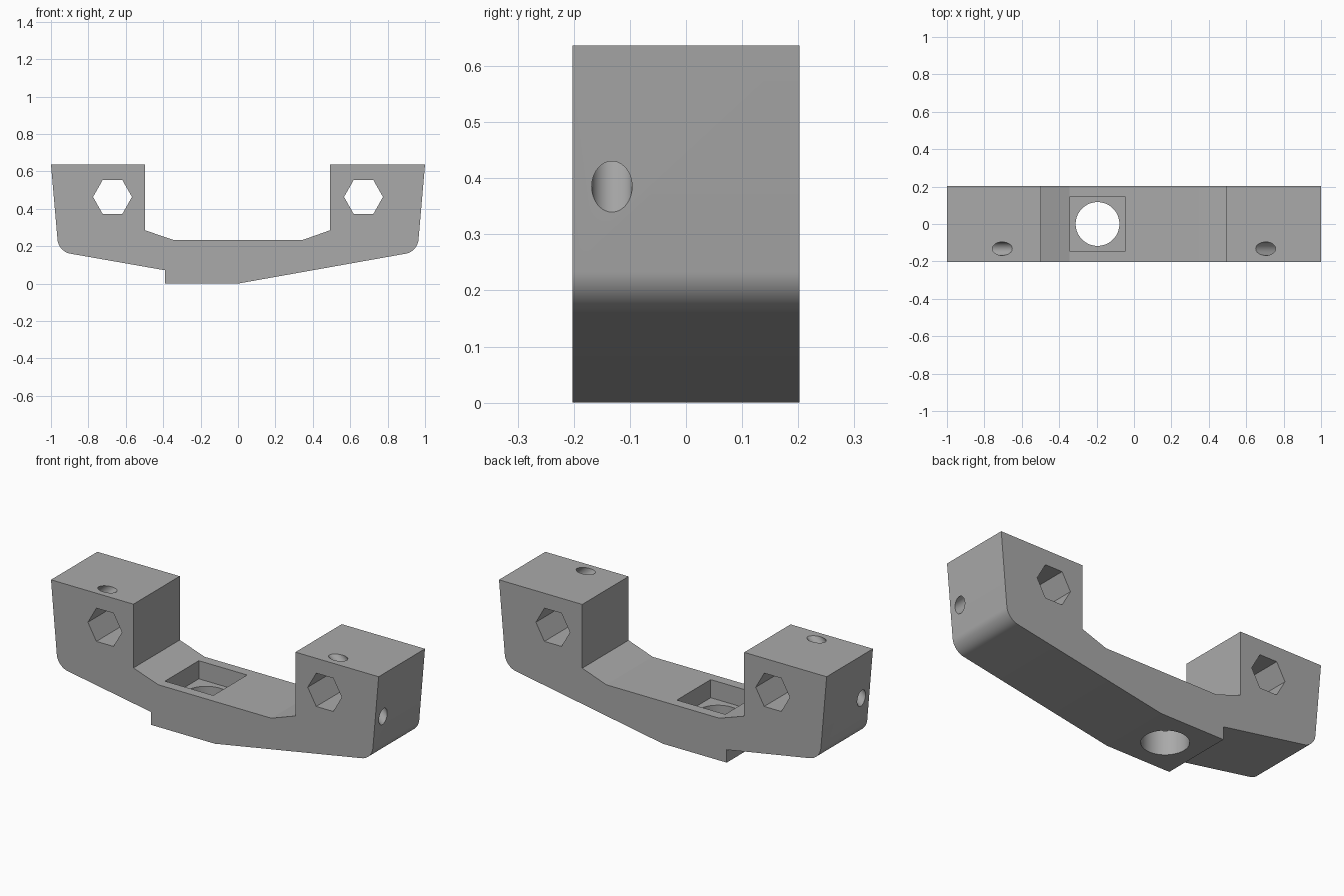
import bpy, bmesh, math
from mathutils import Vector

if "Cube" in bpy.data.objects:
    bpy.data.objects.remove(bpy.data.objects["Cube"], do_unlink=True)

HALF_DEPTH = 0.202

grey = bpy.data.materials.new("plain grey")
grey.use_nodes = True
grey.diffuse_color = (0.4, 0.4, 0.4, 1)
grey.node_tree.nodes["Principled BSDF"].inputs["Base Color"].default_value = (0.4, 0.4, 0.4, 1)


def make_object(name, bm):
    bmesh.ops.recalc_face_normals(bm, faces=bm.faces)
    mesh = bpy.data.meshes.new(name)
    bm.to_mesh(mesh)
    bm.free()
    mesh.materials.append(grey)
    obj = bpy.data.objects.new(name, mesh)
    bpy.context.collection.objects.link(obj)
    return obj


def rod(name, start, end, radius, sides=64):
    """Prism or cylinder running between two points."""
    bpy.ops.mesh.primitive_cylinder_add(vertices=sides, radius=radius, depth=(end - start).length,
                                        location=(start + end) / 2)
    obj = bpy.context.object
    obj.name = name
    obj.rotation_euler = (end - start).to_track_quat('Z', 'Y').to_euler()
    obj.data.materials.append(grey)
    return obj


# Bracket body: front profile extruded through its depth
profile = [(-1, 0.637), (-0.497, 0.637), (-0.497, 0.285), (-0.345, 0.233),
           (0.345, 0.233), (0.492, 0.285), (0.492, 0.637), (1, 0.637),
           (0.9594, 0.171), (0, 0), (-0.39, 0), (-0.39, 0.071), (-0.9594, 0.171)]
bm = bmesh.new()
front = bm.faces.new([bm.verts.new((x, -HALF_DEPTH, z)) for x, z in profile])
back = bmesh.ops.extrude_face_region(bm, geom=[front])["geom"]
bmesh.ops.translate(bm, vec=(0, 2 * HALF_DEPTH, 0),
                    verts=[g for g in back if isinstance(g, bmesh.types.BMVert)])
# Rounded lower outer corners
corners = [e for e in bm.edges
           if all(abs(v.co.x) > 0.9 and v.co.z < 0.3 for v in e.verts)]
bmesh.ops.bevel(bm, geom=corners, offset=0.062, segments=12, profile=0.5, affect='EDGES')
body = make_object("bracket_body", bm)

cutters = []

# Square pocket with a round hole through its floor
bpy.ops.mesh.primitive_cube_add(size=1, location=(-0.195, 0, 0.233))
pocket = bpy.context.object
pocket.name = "pocket_cutter"
pocket.scale = (0.295, 0.295, 0.2)
pocket.data.materials.append(grey)
cutters.append(pocket)
cutters.append(rod("round_hole_cutter", Vector((-0.195, 0, -0.1)), Vector((-0.195, 0, 0.2)), 0.117))

for side, label in ((-1, "right"), (1, "left")):
    # Hexagonal hole through each upright, with points to the sides
    bm = bmesh.new()
    ring = [bm.verts.new((side * 0.671 + 0.104 * math.cos(i * math.pi / 3), -0.4,
                          0.463 + 0.106 * math.sin(i * math.pi / 3))) for i in range(6)]
    cap = bmesh.ops.extrude_face_region(bm, geom=[bm.faces.new(ring)])["geom"]
    bmesh.ops.translate(bm, vec=(0, 0.8, 0),
                        verts=[g for g in cap if isinstance(g, bmesh.types.BMVert)])
    cutters.append(make_object(label + "_hex_cutter", bm))
    # Slanted bore from the top to the outer side
    top = Vector((side * 0.704, -0.132, 0.637))
    outer = Vector((side * 0.978, -0.132, 0.385))
    reach = (outer - top).normalized() * 0.15
    cutters.append(rod(label + "_bore_cutter", top - reach, outer + reach, 0.036))

# Cut everything and drop the cutters
bpy.context.view_layer.objects.active = body
for cutter in cutters:
    cutter.hide_render = True
    mod = body.modifiers.new(cutter.name, 'BOOLEAN')
    mod.operation = 'DIFFERENCE'
    mod.solver = 'EXACT'
    mod.object = cutter
    bpy.ops.object.modifier_apply(modifier=mod.name)
    bpy.data.objects.remove(cutter, do_unlink=True)

bpy.ops.object.select_all(action='DESELECT')
body.select_set(True)
bpy.ops.object.shade_smooth_by_angle(angle=math.radians(9))
